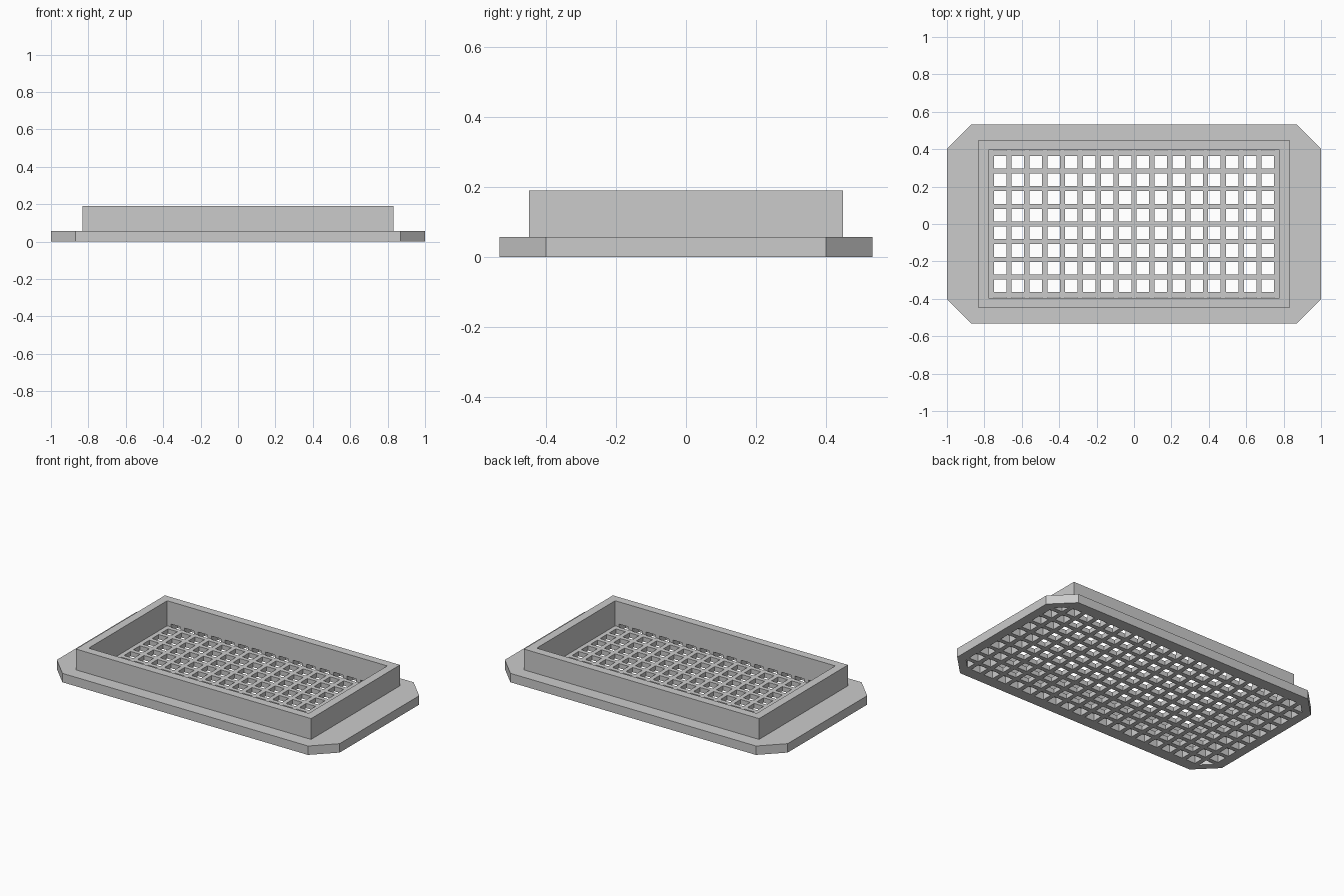
import bpy
import bmesh

cube = bpy.data.objects.get("Cube")
if cube:
    bpy.data.objects.remove(cube, do_unlink=True)

# Single grey plastic
grey = bpy.data.materials.new("light_grey")
grey.use_nodes = True
grey.diffuse_color = (0.6, 0.6, 0.6, 1)
grey.node_tree.nodes["Principled BSDF"].inputs["Base Color"].default_value = (0.6, 0.6, 0.6, 1)

FLANGE_TOP, RIM_TOP = 0.057, 0.19
FLOOR_TOP, HOLE_TOP = 0.03, 0.048
PITCH_X, PITCH_Y, HOLE = 0.0955, 0.0945, 0.067


def prism(bm, outline, z0, z1):
    """Closed prism from a counter-clockwise outline."""
    low = [bm.verts.new((x, y, z0)) for x, y in outline]
    high = [bm.verts.new((x, y, z1)) for x, y in outline]
    bm.faces.new(low[::-1])
    bm.faces.new(high)
    n = len(outline)
    for i in range(n):
        j = (i + 1) % n
        bm.faces.new((low[i], low[j], high[j], high[i]))


def rect(hx, hy, cx=0, cy=0):
    return [(cx - hx, cy - hy), (cx + hx, cy - hy), (cx + hx, cy + hy), (cx - hx, cy + hy)]


def make(name, prisms):
    bm = bmesh.new()
    for p in prisms:
        prism(bm, *p)
    bmesh.ops.recalc_face_normals(bm, faces=bm.faces)
    mesh = bpy.data.meshes.new(name)
    bm.to_mesh(mesh)
    bm.free()
    mesh.materials.append(grey)
    obj = bpy.data.objects.new(name, mesh)
    bpy.context.collection.objects.link(obj)
    return obj


def combine(target, tool, operation):
    """Apply a boolean and discard the tool."""
    tool.hide_render = True
    mod = target.modifiers.new(operation, 'BOOLEAN')
    mod.operation, mod.solver, mod.object = operation, 'EXACT', tool
    bpy.context.view_layer.objects.active = target
    bpy.ops.object.modifier_apply(modifier=mod.name)
    bpy.data.objects.remove(tool, do_unlink=True)


# Flange with clipped corners
X, Y, C = 1.0, 0.533, 0.132
octagon = [(-X + C, -Y), (X - C, -Y), (X, -Y + C), (X, Y - C),
           (X - C, Y), (-X + C, Y), (-X, Y - C), (-X, -Y + C)]
tray = make("grille_tray", [(octagon, 0, FLANGE_TOP)])

# Raised rim and the open well inside it
combine(tray, make("rim", [(rect(0.831, 0.449), 0.01, RIM_TOP)]), 'UNION')
combine(tray, make("well_cutter", [(rect(0.778, 0.396), FLOOR_TOP, 0.3)]), 'DIFFERENCE')

# Square grille holes, triangular at the four corners
holes = []
for i in range(20):
    for j in range(10):
        cx, cy = (i - 9.5) * PITCH_X, (j - 4.5) * PITCH_Y
        shape = rect(HOLE / 2, HOLE / 2, cx, cy)
        if i in (0, 19) and j in (0, 9):
            outer = max(shape, key=lambda p: abs(p[0]) + abs(p[1]))
            shape.remove(outer)
        holes.append((shape, -0.05, HOLE_TOP))
combine(tray, make("hole_cutter", holes), 'DIFFERENCE')
